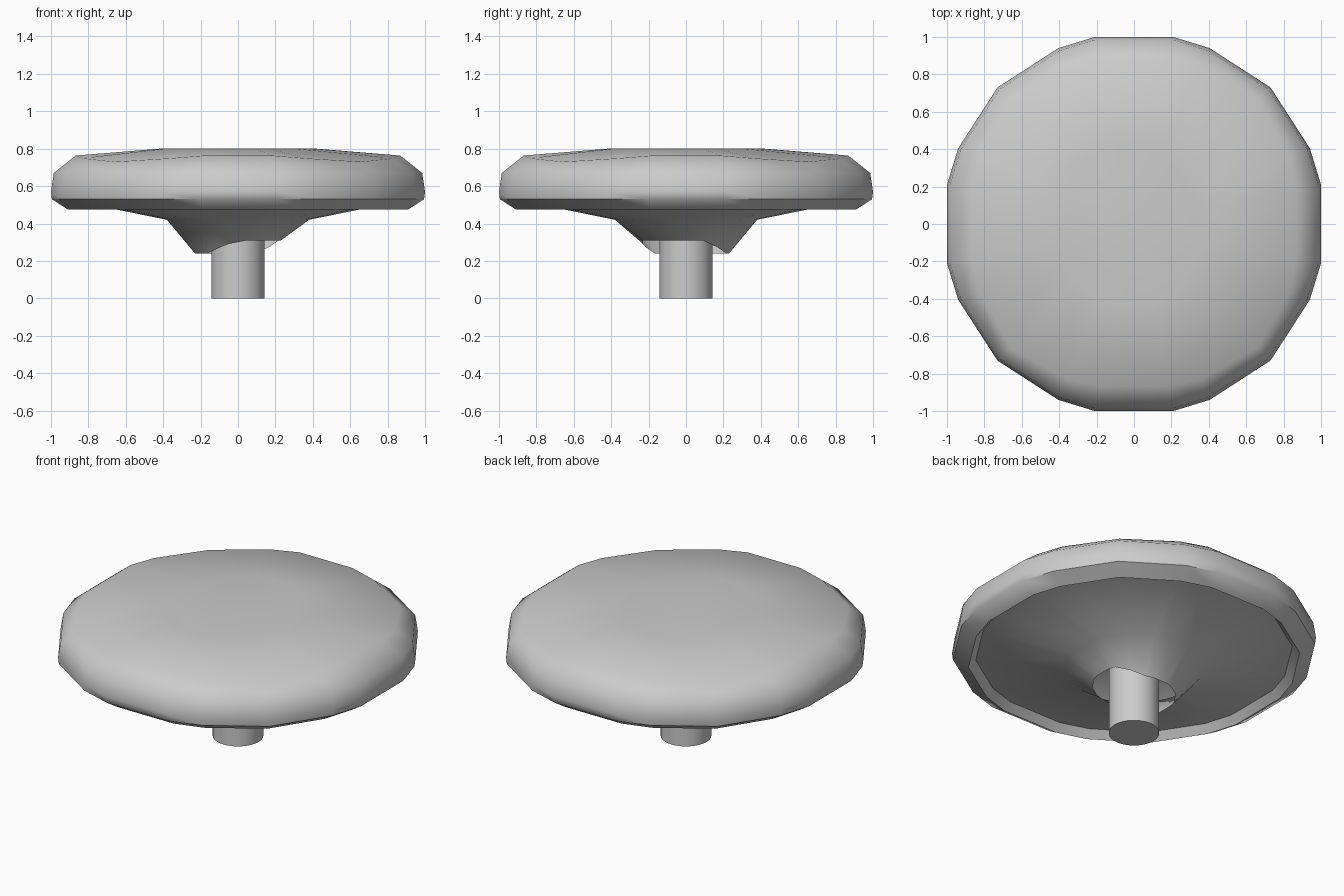
import bpy
import bmesh
import math

if "Cube" in bpy.data.objects:
    bpy.data.objects.remove(bpy.data.objects["Cube"], do_unlink=True)

# One grey finish for the whole stool top
grey = bpy.data.materials.new("satin_grey")
grey.use_nodes = True
tone = (0.6, 0.6, 0.6, 1.0)
grey.diffuse_color = tone
grey.node_tree.nodes["Principled BSDF"].inputs["Base Color"].default_value = tone

# Rounded-square outline: one quarter, turned four times
quarter = [(1.0, 0.21), (0.94, 0.405), (0.73, 0.73), (0.405, 0.94), (0.21, 1.0)]
outline = []
for turn in range(4):
    for x, y in quarter:
        for _ in range(turn):
            x, y = -y, x
        outline.append((x, y))


def ring(scale, z, corner_drop=0.0, corner_grow=0.0):
    """Scaled outline at height z, with optional change at the four corners."""
    points = []
    for x, y in outline:
        corner = math.sin(2 * math.atan2(y, x)) ** 2
        s = scale + corner_grow * corner
        points.append((x * s, y * s, z - corner_drop * corner))
    return points


def collar_ring(radius, low, high):
    """Round collar opening, raised on its front-left side."""
    points = []
    for x, y in outline:
        angle = math.atan2(y, x)
        away = abs((math.degrees(angle) + 34 + 180) % 360 - 180)
        rise = min(1.0, max(0.0, (101 - away) / 45))
        points.append((radius * math.cos(angle), radius * math.sin(angle),
                       low + (high - low) * rise))
    return points


def finish(name, bm, angle):
    bmesh.ops.recalc_face_normals(bm, faces=bm.faces)
    mesh = bpy.data.meshes.new(name)
    bm.to_mesh(mesh)
    bm.free()
    mesh.materials.append(grey)
    obj = bpy.data.objects.new(name, mesh)
    bpy.context.collection.objects.link(obj)
    bpy.ops.object.select_all(action="DESELECT")
    obj.select_set(True)
    bpy.context.view_layer.objects.active = obj
    bpy.ops.object.shade_smooth_by_angle(angle=math.radians(angle))
    return obj


# Cushion with chamfered lip and hollow underside running down to the collar
rings = [
    ring(0.42, 0.80),
    ring(0.86, 0.77, 0.04, 0.045),
    ring(0.985, 0.67),
    ring(1.0, 0.57),
    ring(0.995, 0.53),
    ring(0.91, 0.475),
    ring(0.87, 0.52),
    ring(0.38, 0.42),
    collar_ring(0.235, 0.24, 0.31),
]
bm = bmesh.new()
loops = [[bm.verts.new(p) for p in points] for points in rings]
count = len(outline)
for a, b in zip(loops, loops[1:]):
    for i in range(count):
        j = (i + 1) % count
        bm.faces.new((a[i], a[j], b[j], b[i]))
bm.faces.new(loops[0])
finish("cushion", bm, 50)

# Round stem
bm = bmesh.new()
bmesh.ops.create_cone(bm, cap_ends=True, segments=32, radius1=0.143, radius2=0.143, depth=0.6)
bmesh.ops.translate(bm, verts=bm.verts, vec=(0, 0, 0.3))
finish("stem", bm, 40)
